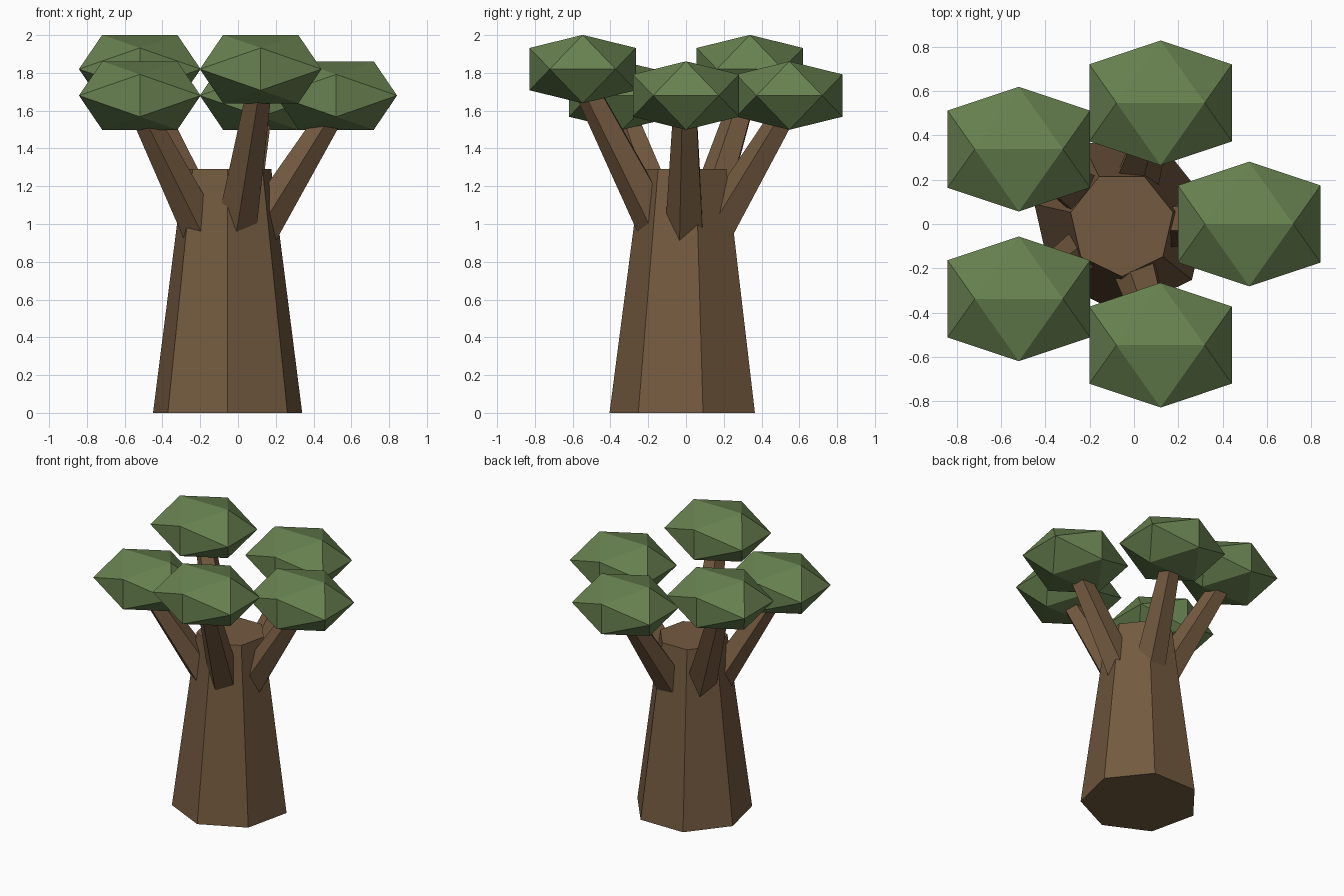
import bpy
import bmesh
import math
from mathutils import Vector

if "Cube" in bpy.data.objects:
    bpy.data.objects.remove(bpy.data.objects["Cube"], do_unlink=True)


def make_material(name, rgb):
    mat = bpy.data.materials.new(name)
    mat.use_nodes = True
    mat.diffuse_color = (*rgb, 1)
    bsdf = next(n for n in mat.node_tree.nodes if n.type == "BSDF_PRINCIPLED")
    bsdf.inputs["Base Color"].default_value = (*rgb, 1)
    return mat


bark = make_material("bark_brown", (0.174, 0.102, 0.051))
leaf = make_material("leaf_green", (0.138, 0.220, 0.080))


def finish(bm, name, mat):
    bmesh.ops.recalc_face_normals(bm, faces=bm.faces[:])
    mesh = bpy.data.meshes.new(name)
    bm.to_mesh(mesh)
    bm.free()
    mesh.materials.append(mat)
    obj = bpy.data.objects.new(name, mesh)
    bpy.context.collection.objects.link(obj)
    return obj


def tapered_post(name, start, end, r_start, r_end, sides, mat):
    """Capped tapered prism between two points, one corner facing the front."""
    start, end = Vector(start), Vector(end)
    turn = Vector((0, 0, 1)).rotation_difference(end - start)
    bm = bmesh.new()
    rings = []
    for centre, r in ((start, r_start), (end, r_end)):
        angles = [math.tau * i / sides for i in range(sides)]
        rings.append([bm.verts.new(centre + turn @ Vector((r * math.sin(a), -r * math.cos(a), 0)))
                      for a in angles])
    low, high = rings
    for i in range(sides):
        j = (i + 1) % sides
        bm.faces.new((low[i], low[j], high[j], high[i]))
    bm.faces.new(low)
    bm.faces.new(high)
    return finish(bm, name, mat)


def leaf_clump(name, centre):
    """Flattened icosahedron with its top edge running along x."""
    a, b, c = 0.199, 0.174, 0.112
    phi = (1 + math.sqrt(5)) / 2
    bm = bmesh.new()
    for s in (-1, 1):
        for t in (-1, 1):
            for p in ((s * a, 0, t * phi * c), (s * phi * a, t * b, 0), (0, s * phi * b, t * c)):
                bm.verts.new(Vector(centre) + Vector(p))
    bmesh.ops.convex_hull(bm, input=bm.verts[:])
    return finish(bm, name, leaf)


# Trunk
TRUNK_X = -0.055
tapered_post("trunk", (TRUNK_X, 0, 0), (TRUNK_X, 0, 1.29), 0.405, 0.237, 7, bark)

# Branches, each carrying a clump of leaves
clumps = {
    "left": (0.52, 0, 1.68),
    "back_left": (0.12, 0.547, 1.68),
    "back_right": (-0.52, 0.338, 1.82),
    "front_right": (-0.52, -0.338, 1.68),
    "front_left": (0.12, -0.547, 1.82),
}
for side, (x, y, z) in clumps.items():
    tapered_post(side + "_branch", (TRUNK_X, 0, 0.7), (x, y, z - 0.06), 0.128, 0.067, 5, bark)
    leaf_clump(side + "_leaves", (x, y, z))
